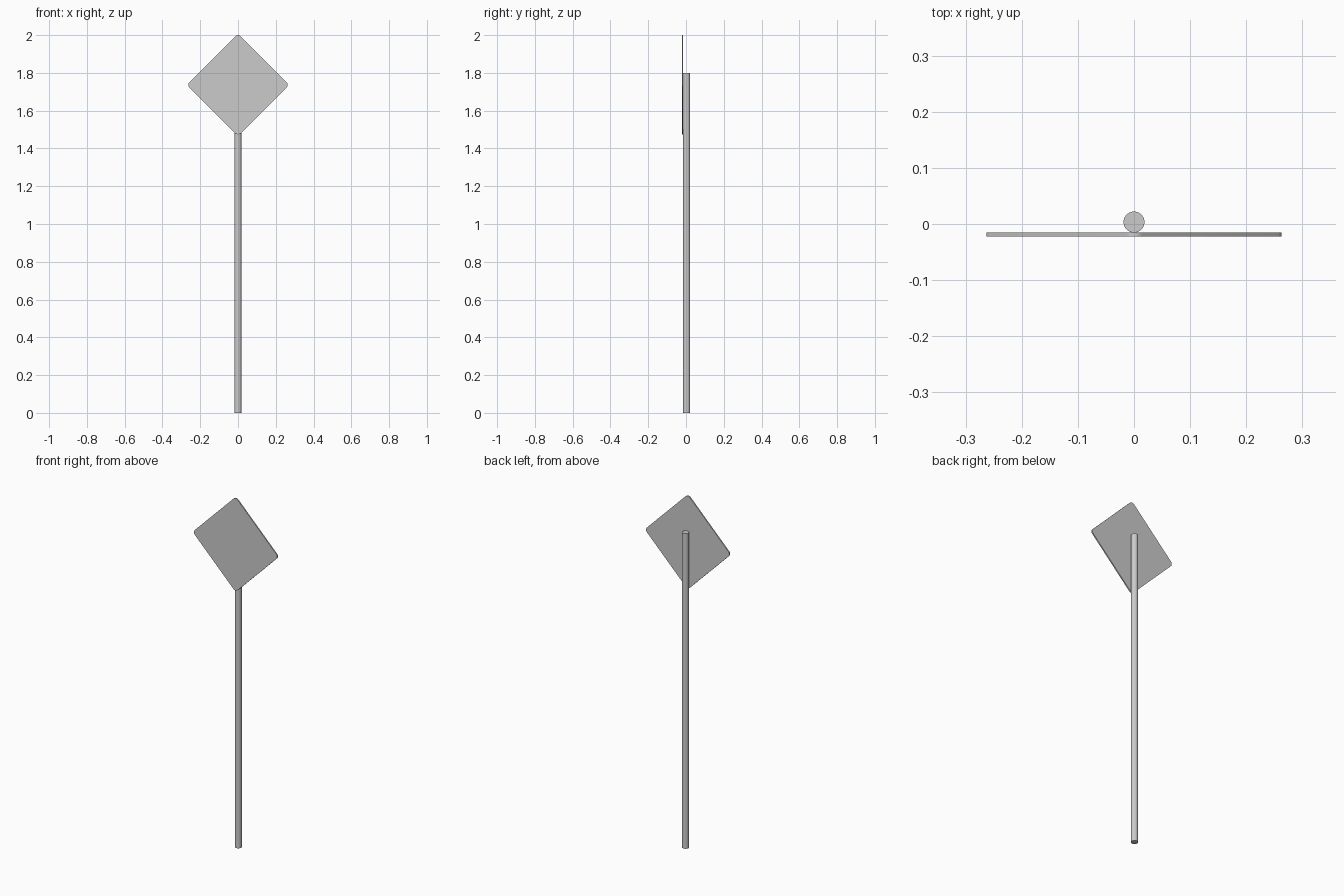
import bpy, bmesh, math

if "Cube" in bpy.data.objects:
    bpy.data.objects.remove(bpy.data.objects["Cube"])

POLE_R, POLE_H = 0.0187, 1.8
HALF_DEPTH = 0.0222
PLATE_T = 2 * HALF_DEPTH - 2 * POLE_R
CORNER_R = 0.02
TIP = 0.263                                   # centre to rounded tip
HALF_SIDE = (TIP + CORNER_R * (math.sqrt(2) - 1)) / math.sqrt(2)

# Round post
bpy.ops.mesh.primitive_cylinder_add(
    vertices=32, radius=POLE_R, depth=POLE_H,
    location=(0, HALF_DEPTH - POLE_R, POLE_H / 2))
post = bpy.context.object
post.name = "post"
bpy.ops.object.shade_smooth_by_angle(angle=math.radians(30))

# Diamond plate: a thin square with rounded corners, turned 45 degrees
bm = bmesh.new()
bmesh.ops.create_cube(bm, size=1)
bmesh.ops.scale(bm, vec=(2 * HALF_SIDE, PLATE_T, 2 * HALF_SIDE), verts=bm.verts)
corners = [e for e in bm.edges
           if abs(e.verts[0].co.y - e.verts[1].co.y) > PLATE_T / 2]
bmesh.ops.bevel(bm, geom=corners, offset=CORNER_R, segments=8,
                profile=0.5, affect='EDGES')
mesh = bpy.data.meshes.new("sign_plate")
bm.to_mesh(mesh)
bm.free()
plate = bpy.data.objects.new("sign_plate", mesh)
plate.location = (0, -HALF_DEPTH + PLATE_T / 2, 2 - TIP)
plate.rotation_euler = (0, math.radians(45), 0)
bpy.context.collection.objects.link(plate)
bpy.ops.object.select_all(action='DESELECT')
plate.select_set(True)
bpy.context.view_layer.objects.active = plate
bpy.ops.object.shade_smooth_by_angle(angle=math.radians(30))
